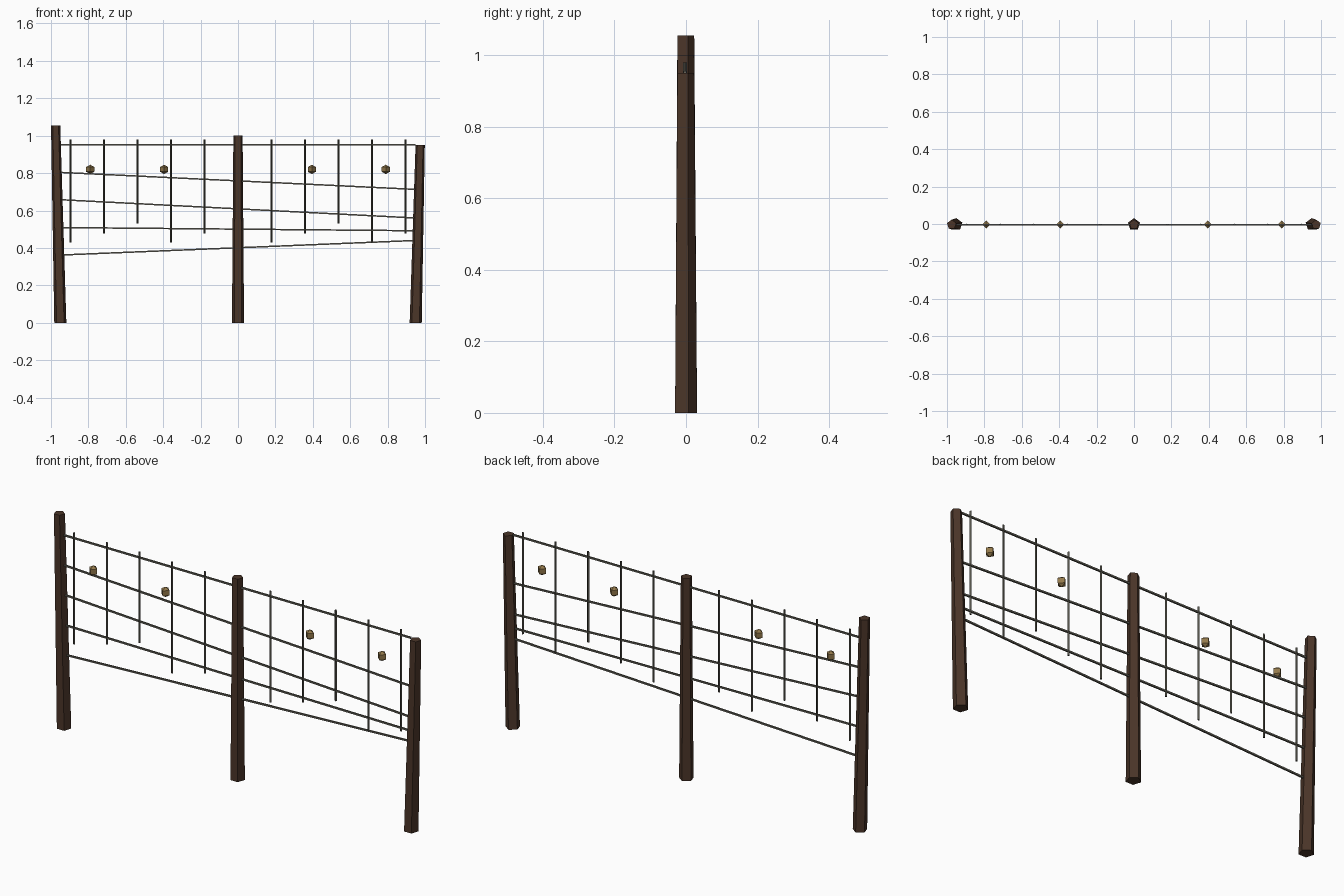
import bpy, bmesh, math
from mathutils import Vector

if "Cube" in bpy.data.objects:
    bpy.data.objects.remove(bpy.data.objects["Cube"])

Y = -0.003  # fence line, so the pentagon posts are centred in depth


def material(name, rgb):
    m = bpy.data.materials.new(name)
    m.diffuse_color = (*rgb, 1)
    m.use_nodes = True
    m.node_tree.nodes["Principled BSDF"].inputs["Base Color"].default_value = m.diffuse_color
    return m


WOOD = material("dark_wood", (0.07, 0.036, 0.022))
WIRE = material("wire_metal", (0.13, 0.125, 0.1))
STAY = material("stay_metal", (0.085, 0.082, 0.065))
BEAD = material("bead_tan", (0.29, 0.19, 0.07))


def loft(name, rings, mat):
    """Closed solid through a list of rings; a one-point ring makes a tip."""
    bm = bmesh.new()
    vs = [[bm.verts.new(p) for p in r] for r in rings]
    for a, b in zip(vs, vs[1:]):
        n = max(len(a), len(b))
        for i in range(n):
            j = (i + 1) % n
            if len(a) == 1:
                bm.faces.new((a[0], b[j], b[i]))
            elif len(b) == 1:
                bm.faces.new((a[i], a[j], b[0]))
            else:
                bm.faces.new((a[i], a[j], b[j], b[i]))
    for r in (vs[0], vs[-1]):
        if len(r) > 2:
            bm.faces.new(r)
    bmesh.ops.recalc_face_normals(bm, faces=bm.faces)
    me = bpy.data.meshes.new(name)
    bm.to_mesh(me)
    bm.free()
    me.materials.append(mat)
    ob = bpy.data.objects.new(name, me)
    bpy.context.collection.objects.link(ob)
    return ob


def ring(c, r, n, start=0.0, u=(1, 0, 0), v=(0, 1, 0)):
    c, u, v = Vector(c), Vector(u), Vector(v)
    angles = [start + math.tau * i / n for i in range(n)]
    return [c + r * (math.cos(a) * u + math.sin(a) * v) for a in angles]


# tapered, slightly leaning pentagonal posts
for name, x0, x1, h in (("left_post", -0.95, -0.975, 1.055),
                        ("middle_post", 0, 0, 1.0),
                        ("right_post", 0.95, 0.974, 0.95)):
    loft(name, [ring((x0, Y, 0), 0.034, 5, math.pi / 2),
                ring((x1, Y, h), 0.026, 5, math.pi / 2)], WOOD)

# long wires running from post to post (left height, right height)
for i, (za, zb) in enumerate(((0.952, 0.952), (0.804, 0.713), (0.658, 0.56),
                              (0.509, 0.492), (0.362, 0.44))):
    loft(f"wire_{i + 1}",
         [ring((x, Y, z), 0.0055, 4, math.pi / 4, (0, 1, 0), (0, 0, 1))
          for x, z in ((-0.95, za), (0.95, zb))], WIRE)

# vertical stays with three repeating lengths
for i in range(11):
    if i == 5:
        continue  # hidden by the middle post
    x = (i - 5) * 0.179
    bottom = (0.428, 0.476, 0.53)[i % 3]
    loft(f"stay_{i + 1}", [ring((x, Y, z), 0.0055, 4)
                           for z in (bottom, 0.979)], STAY)

# faceted beads
for i, x in enumerate((-0.79, -0.395, 0.395, 0.79)):
    z, r = 0.82, 0.025
    loft(f"bead_{i + 1}", [[(x, Y, z - r)],
                           ring((x, Y, z - r / 2), r * 0.866, 4),
                           ring((x, Y, z + r / 2), r * 0.866, 4),
                           [(x, Y, z + r)]], BEAD)
